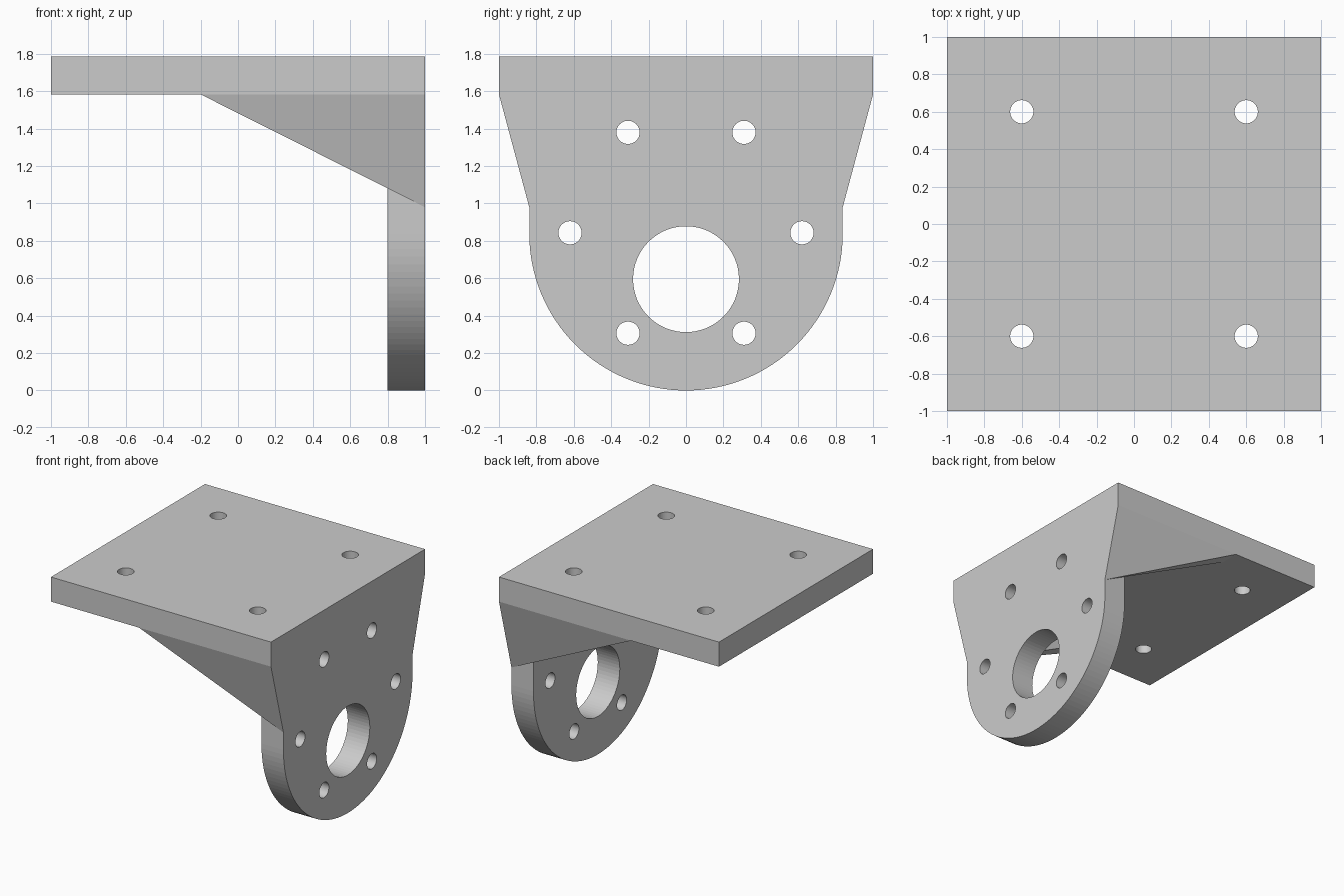
import bpy, bmesh, math
from mathutils import Matrix

if "Cube" in bpy.data.objects:
    bpy.data.objects.remove(bpy.data.objects["Cube"])

TOP, UNDER = 1.785, 1.583      # top plate heights
R = 0.838                      # half width and lower radius of the upright
HOLE = 0.062                   # bolt hole radius

grey = bpy.data.materials.new("plain grey")
grey.diffuse_color = (0.6, 0.6, 0.6, 1)
grey.use_nodes = True
grey.node_tree.nodes["Principled BSDF"].inputs["Base Color"].default_value = grey.diffuse_color


def circle(cx, cy, r, n=64):
    return [(cx + r * math.cos(2 * math.pi * i / n),
             cy + r * math.sin(2 * math.pi * i / n)) for i in range(n)]


def add_object(name, mesh):
    mesh.materials.clear()
    mesh.materials.append(grey)
    ob = bpy.data.objects.new(name, mesh)
    bpy.context.collection.objects.link(ob)
    return ob


def plate(name, loops, thickness, matrix):
    """Filled outline with holes, extruded evenly both ways, as a mesh."""
    cu = bpy.data.curves.new(name, 'CURVE')
    cu.dimensions, cu.fill_mode, cu.extrude = '2D', 'BOTH', thickness / 2
    for pts in loops:
        sp = cu.splines.new('POLY')
        sp.points.add(len(pts) - 1)
        for p, (x, y) in zip(sp.points, pts):
            p.co = (x, y, 0, 1)
        sp.use_cyclic_u = True
    tmp = bpy.data.objects.new(name + "_outline", cu)
    bpy.context.collection.objects.link(tmp)
    bpy.context.view_layer.update()
    dg = bpy.context.evaluated_depsgraph_get()
    me = bpy.data.meshes.new_from_object(tmp.evaluated_get(dg))
    bpy.data.objects.remove(tmp)
    bm = bmesh.new()
    bm.from_mesh(me)
    bmesh.ops.remove_doubles(bm, verts=bm.verts, dist=1e-4)
    bm.transform(matrix)
    bmesh.ops.recalc_face_normals(bm, faces=bm.faces)
    for f in bm.faces:
        f.smooth = False
        f.material_index = 0
    bm.to_mesh(me)
    bm.free()
    return add_object(name, me)


# Square top plate with four bolt holes
square = [(-1, -1), (1, -1), (1, 1), (-1, 1)]
bolts = [circle(sx * 0.6, sy * 0.6, HOLE) for sx in (-1, 1) for sy in (-1, 1)]
plate("top_plate", [square] + bolts, TOP - UNDER,
      Matrix.Translation((0, 0, (TOP + UNDER) / 2)))

# Upright plate: round bottom, shaft hole and a ring of six bolt holes
outline = [(R * math.cos(math.pi * (1 + i / 64)), R + R * math.sin(math.pi * (1 + i / 64)))
           for i in range(65)] + [(R, UNDER), (-R, UNDER)]
ring = [circle(0.62 * math.cos(math.radians(a)),
               0.843 + 0.62 * math.sin(math.radians(a)), HOLE) for a in range(0, 360, 60)]
to_side = Matrix(((0, 0, 1, 0.9), (1, 0, 0, 0), (0, 1, 0, 0), (0, 0, 0, 1)))
plate("upright_plate", [outline, circle(0, 0.595, 0.283)] + ring, 0.2, to_side)

# Tapered gussets, one on each side, narrowing to nothing at the bottom
for side, label in ((1, "back"), (-1, "front")):
    bm = bmesh.new()
    pts = [(1, 1, UNDER), (1, R, UNDER), (1, R, 0.98), (-0.2, 1, UNDER), (-0.2, R, UNDER)]
    for x, y, z in pts:
        bm.verts.new((x, side * y, z))
    bmesh.ops.convex_hull(bm, input=bm.verts)
    bmesh.ops.recalc_face_normals(bm, faces=bm.faces)
    me = bpy.data.meshes.new(label + "_gusset")
    bm.to_mesh(me)
    bm.free()
    add_object(label + "_gusset", me)
